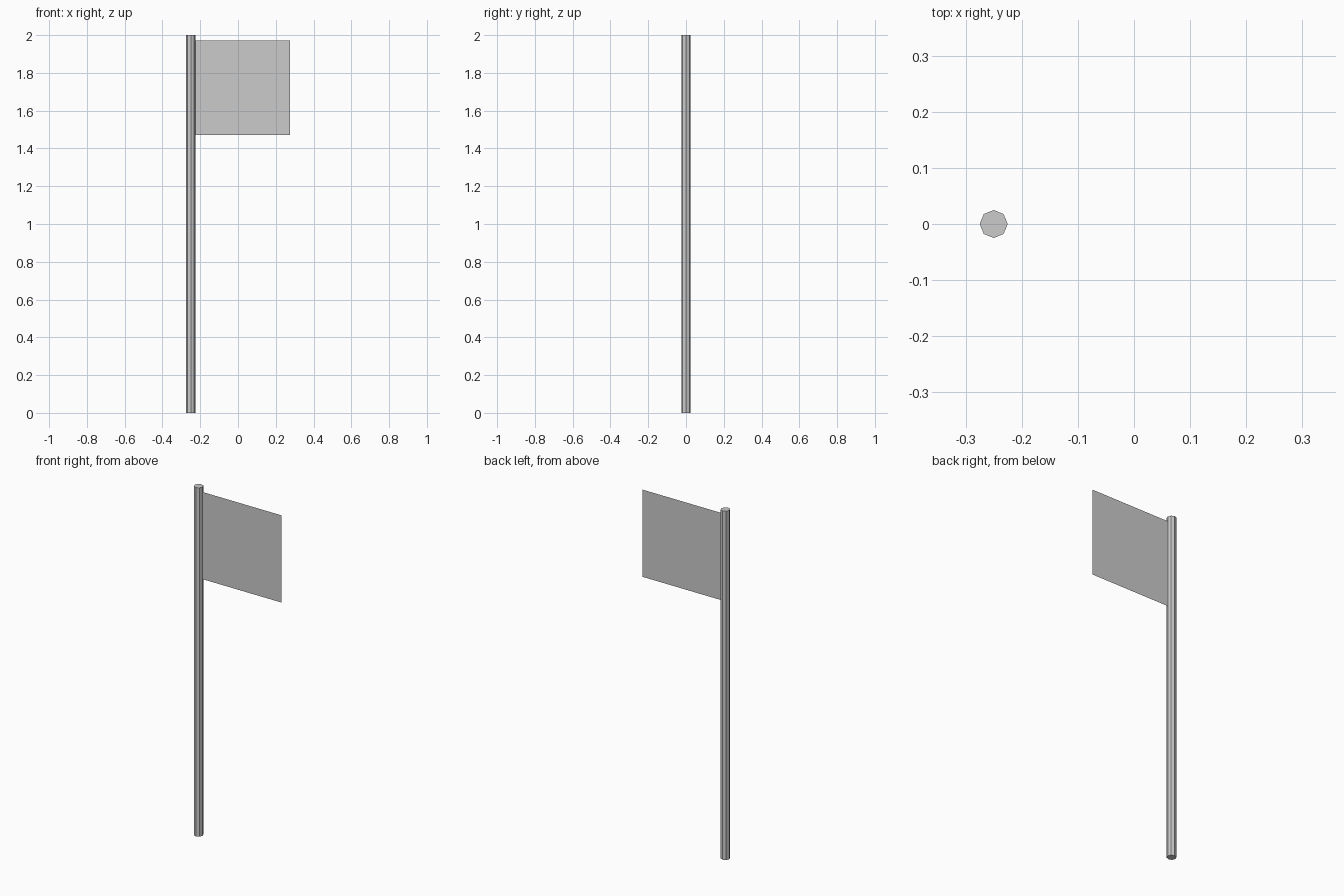
import bpy

if "Cube" in bpy.data.objects:
    bpy.data.objects.remove(bpy.data.objects["Cube"])

# Pole: flat-faced octagonal cylinder
POLE_X, POLE_R, HEIGHT = -0.25, 0.025, 2.0
bpy.ops.mesh.primitive_cylinder_add(vertices=8, radius=POLE_R, depth=HEIGHT,
                                    location=(POLE_X, 0, HEIGHT / 2))
bpy.context.object.name = "pole"

# Flag: thin square sheet attached to the pole's right edge
SIZE, TOP = 0.5, 1.972
x0, x1 = POLE_X + POLE_R, POLE_X + POLE_R + SIZE
z0, z1 = TOP - SIZE, TOP
mesh = bpy.data.meshes.new("flag")
mesh.from_pydata([(x0, 0, z0), (x1, 0, z0), (x1, 0, z1), (x0, 0, z1)],
                 [], [(0, 1, 2, 3)])
flag = bpy.data.objects.new("flag", mesh)
bpy.context.collection.objects.link(flag)
